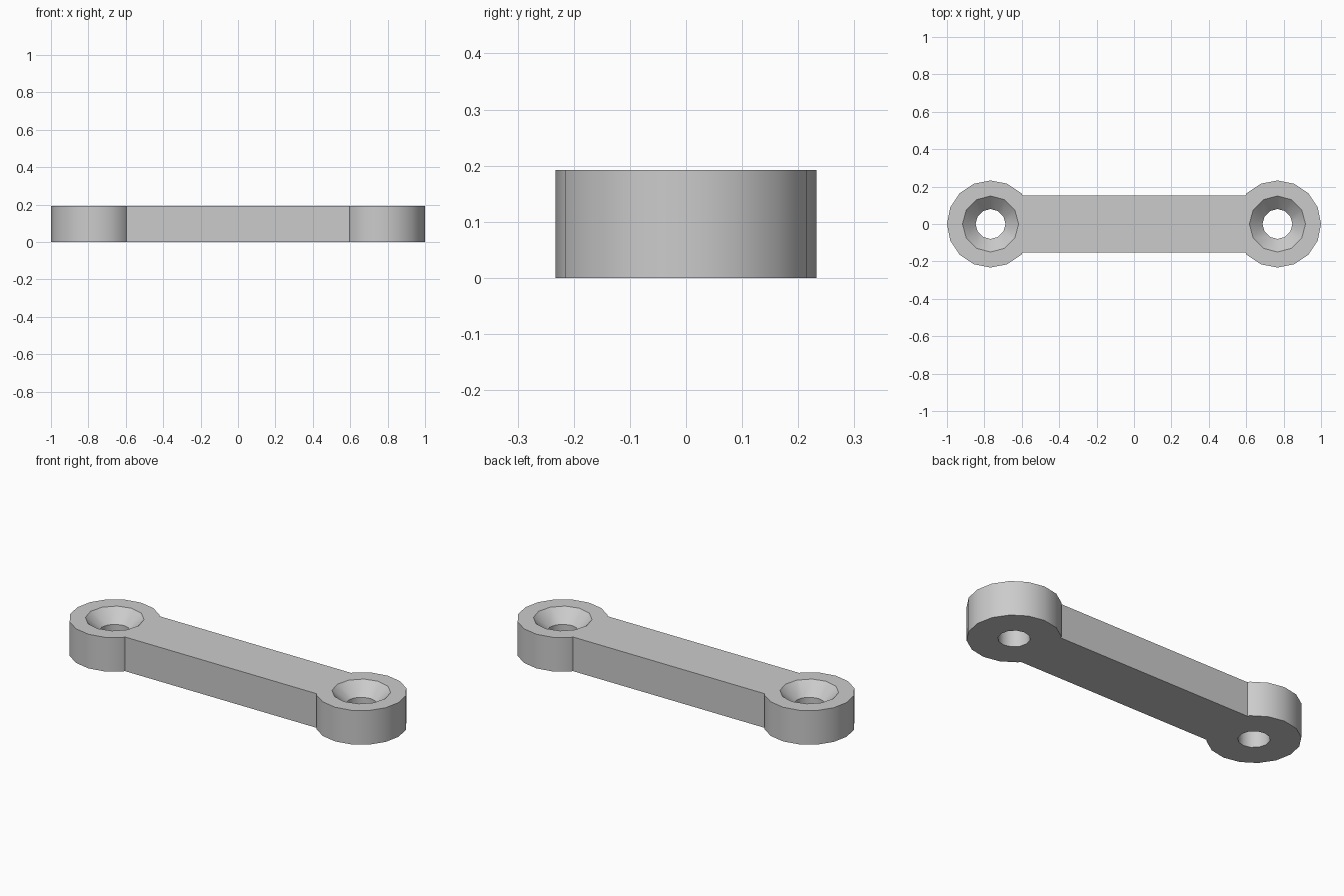
import bpy
import bmesh
from math import radians, cos, sin

HEIGHT = 0.192
RING_R = 0.233
CENTRE = 1 - RING_R
BAR_HALF = 0.153
BAR_END = 0.597
SINK_R, HOLE_R = 0.15, 0.08

cube = bpy.data.objects.get("Cube")
if cube:
    bpy.data.objects.remove(cube, do_unlink=True)

grey = bpy.data.materials.new("plain grey")
grey.use_nodes = True
colour = (0.6, 0.6, 0.6, 1)
grey.diffuse_color = colour
grey.node_tree.nodes["Principled BSDF"].inputs["Base Color"].default_value = colour


def make_object(name, bm):
    bmesh.ops.recalc_face_normals(bm, faces=bm.faces)
    mesh = bpy.data.meshes.new(name)
    bm.to_mesh(mesh)
    bm.free()
    mesh.materials.append(grey)
    obj = bpy.data.objects.new(name, mesh)
    bpy.context.collection.objects.link(obj)
    return obj


def circle(x, radius, sides):
    angles = [radians(360 * i / sides) for i in range(sides)]
    return [(x + radius * cos(a), radius * sin(a)) for a in angles]


# Link body: bar with a sixteen-sided eye at each end, extruded upward
half = [(BAR_END, -BAR_HALF)]
for step in range(-6, 7):
    a = radians(22.5 * step)
    half.append((CENTRE + RING_R * cos(a), RING_R * sin(a)))
half.append((BAR_END, BAR_HALF))
outline = half + [(-x, -y) for x, y in half]

bm = bmesh.new()
base = bm.faces.new([bm.verts.new((x, y, 0)) for x, y in outline])
top = bmesh.ops.extrude_face_region(bm, geom=[base], use_keep_orig=True)
bmesh.ops.translate(bm, vec=(0, 0, HEIGHT),
                    verts=[g for g in top["geom"] if isinstance(g, bmesh.types.BMVert)])
link = make_object("link_bar", bm)


# Countersunk screw holes: straight bore below a 45 degree cone
def screw_cutter(name, x):
    lip = 0.02
    levels = [(-lip, HOLE_R), (HEIGHT - (SINK_R - HOLE_R), HOLE_R),
              (HEIGHT + lip, SINK_R + lip)]
    bm = bmesh.new()
    rings = [[bm.verts.new((px, py, z)) for px, py in circle(x, r, 12)]
             for z, r in levels]
    for low, high in zip(rings, rings[1:]):
        for i in range(len(low)):
            bm.faces.new((low[i - 1], low[i], high[i], high[i - 1]))
    bm.faces.new(rings[0])
    bm.faces.new(rings[-1])
    obj = make_object(name, bm)
    obj.hide_render = True
    return obj


bpy.context.view_layer.objects.active = link
for side, x in (("left", CENTRE), ("right", -CENTRE)):
    cutter = screw_cutter(side + "_hole_cutter", x)
    cut = link.modifiers.new(side + "_hole", "BOOLEAN")
    cut.operation = "DIFFERENCE"
    cut.solver = "EXACT"
    cut.object = cutter
    bpy.ops.object.modifier_apply(modifier=cut.name)
    bpy.data.objects.remove(cutter, do_unlink=True)

# Smooth round walls, crisp rims
bpy.ops.object.select_all(action="DESELECT")
link.select_set(True)
bpy.ops.object.shade_smooth_by_angle(angle=radians(35))
